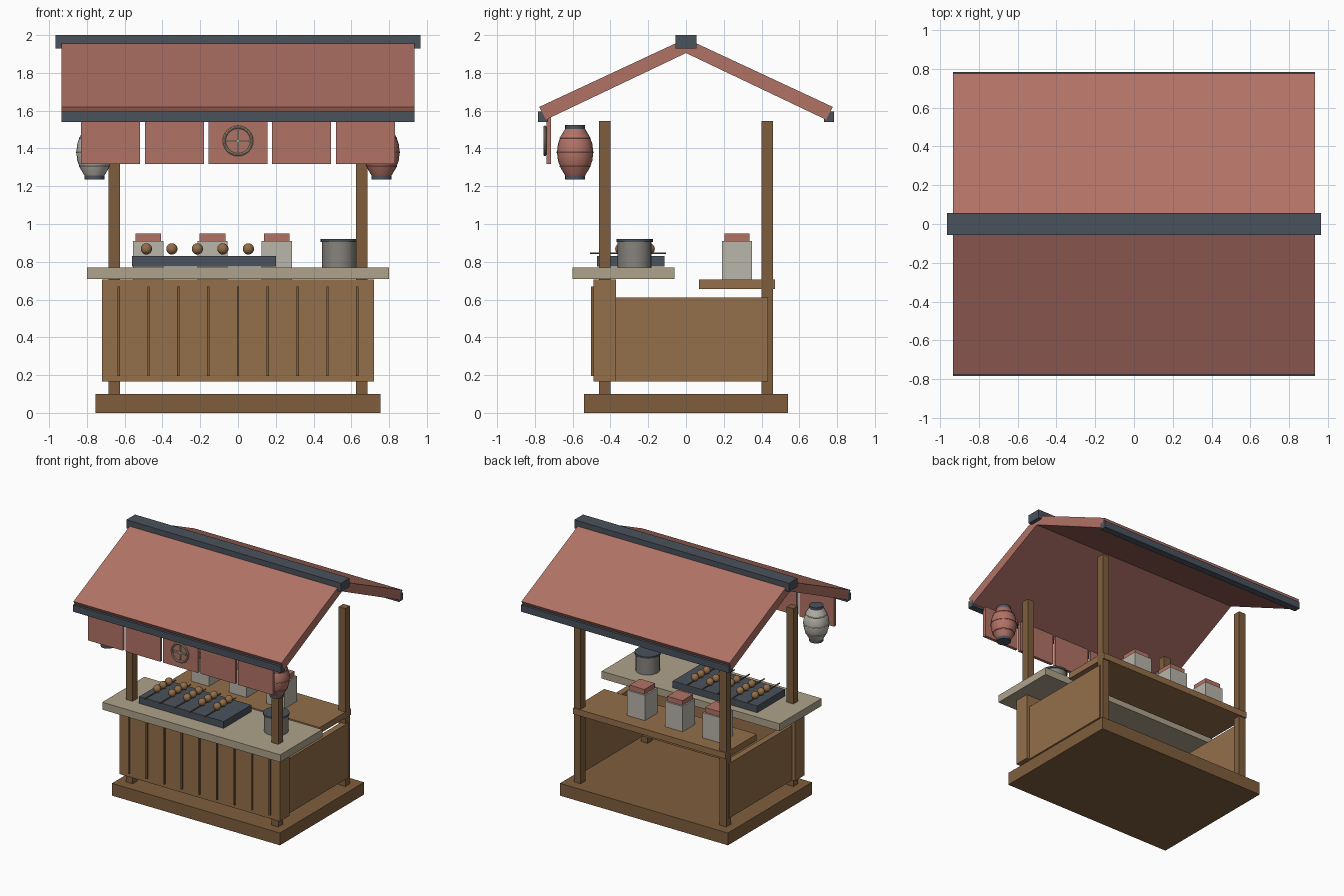
import bpy, bmesh, math

if "Cube" in bpy.data.objects:
    bpy.data.objects.remove(bpy.data.objects["Cube"])


def material(name, r, g, b):
    m = bpy.data.materials.new(name)
    m.diffuse_color = [(c / 255) ** 2.2 for c in (r, g, b)] + [1]
    m.use_nodes = True
    m.node_tree.nodes["Principled BSDF"].inputs["Base Color"].default_value = m.diffuse_color
    return m


RED = material("red_cloth", 176, 114, 102)
WOOD = material("wood", 146, 110, 75)
DARKWOOD = material("dark_wood", 126, 94, 63)
SLATE = material("slate", 75, 83, 93)
BEIGE = material("beige", 172, 161, 138)
PALE = material("pale", 184, 180, 170)
STEEL = material("steel", 134, 130, 125)


def finish(name, bm, mat, smooth=False):
    bmesh.ops.recalc_face_normals(bm, faces=bm.faces)
    me = bpy.data.meshes.new(name)
    bm.to_mesh(me)
    bm.free()
    me.materials.append(mat)
    ob = bpy.data.objects.new(name, me)
    bpy.context.collection.objects.link(ob)
    if smooth:
        bpy.ops.object.select_all(action='DESELECT')
        ob.select_set(True)
        bpy.context.view_layer.objects.active = ob
        bpy.ops.object.shade_smooth_by_angle(angle=math.radians(40))
    return ob


def box(name, x0, x1, y0, y1, z0, z1, mat):
    bm = bmesh.new()
    bmesh.ops.create_cube(bm, size=1)
    for v in bm.verts:
        v.co = ((x0 + x1) / 2 + v.co.x * (x1 - x0),
                (y0 + y1) / 2 + v.co.y * (y1 - y0),
                (z0 + z1) / 2 + v.co.z * (z1 - z0))
    return finish(name, bm, mat)


def lathe(name, profile, centre, mat, n=20, closed=False, axis='Z'):
    # revolve (radius, height) points; closed profiles make rings, open ones get caps
    bm = bmesh.new()
    rows = []
    for r, h in profile:
        row = []
        for i in range(n):
            a = 2 * math.pi * i / n
            p = (r * math.cos(a), r * math.sin(a), h)
            if axis == 'Y':
                p = (p[0], p[2], p[1])
            row.append(bm.verts.new([p[k] + centre[k] for k in range(3)]))
        rows.append(row)
    for j in range(len(rows) if closed else len(rows) - 1):
        a, b = rows[j], rows[(j + 1) % len(rows)]
        for i in range(n):
            k = (i + 1) % n
            bm.faces.new((a[i], a[k], b[k], b[i]))
    if not closed:
        bm.faces.new(rows[0])
        bm.faces.new(rows[-1])
    return finish(name, bm, mat, True)


def ring(name, R, r, centre, mat, n=20, axis='Z'):
    prof = [(R + r * math.cos(t * math.pi / 4), r * math.sin(t * math.pi / 4)) for t in range(8)]
    return lathe(name, prof, centre, mat, n, True, axis)


# base, posts and lower cabinet
box("base", -.755, .755, -.54, .54, 0, .1, DARKWOOD)
for s, side in ((-1, "left"), (1, "right")):
    for y, end in ((-.43, "front"), (.43, "back")):
        box(f"{end}_{side}_post", s * .655 - .03, s * .655 + .03, y - .03, y + .03, .1, 1.545, DARKWOOD)
    box(f"{side}_panel", s * .67 - .025, s * .67 + .025, -.37, .435, .165, .61, WOOD)
box("front_panel", -.72, .72, -.49, -.37, .165, .705, WOOD)
for i in range(9):
    x = (i - 4) * .158
    box("front_batten", x - .006, x + .006, -.502, -.489, .195, .67, DARKWOOD)
box("counter", -.8, .8, -.6, -.06, .71, .77, BEIGE)
box("back_shelf", -.685, .685, .07, .47, .655, .705, WOOD)

# grill with skewers
box("grill", -.56, .2, -.47, -.115, .775, .83, SLATE)
for i in range(5):
    x = -.485 + i * .135
    lathe("skewer", [(.005, -.508), (.005, -.106)], (x, 0, .845), DARKWOOD, 6, axis='Y')
    for y in (-.345, -.27, -.195):
        bm = bmesh.new()
        bmesh.ops.create_uvsphere(bm, u_segments=12, v_segments=8, radius=.03)
        bmesh.ops.translate(bm, verts=bm.verts, vec=(x, y, .868))
        finish("skewer_ball", bm, WOOD, True)

# cooking pot
lathe("pot", [(.09, .77), (.09, .908)], (.535, -.272, 0), STEEL)
lathe("pot_lid", [(.097, .905), (.097, .92)], (.535, -.272, 0), SLATE)

# jars on the back shelf
for x in (-.475, -.135, .205):
    box("jar", x - .08, x + .08, .19, .35, .705, .91, PALE)
    box("jar_lid", x - .068, x + .068, .203, .337, .91, .95, RED)

# roof slopes, ridge and eaves
for s, side in ((-1, "front"), (1, "back")):
    bm = bmesh.new()
    prof = [(0, 1.982), (s * .777, 1.62), (s * .742, 1.552), (0, 1.905)]
    f = bm.faces.new([bm.verts.new((-.935, y, z)) for y, z in prof])
    ext = bmesh.ops.extrude_face_region(bm, geom=[f])
    bmesh.ops.translate(bm, vec=(1.87, 0, 0),
                        verts=[g for g in ext["geom"] if isinstance(g, bmesh.types.BMVert)])
    if f.is_valid and len([e for e in f.edges if len(e.link_faces) < 2]):
        pass
    else:
        bmesh.ops.holes_fill(bm, edges=bm.edges)
    finish(f"{side}_roof", bm, RED)
    box(f"{side}_eave", -.935, .935, *sorted((s * .73, s * .784)), 1.54, 1.595, SLATE)
box("ridge", -.965, .965, -.056, .056, 1.93, 2, SLATE)

# hanging cloth with ring and cross ornament
for i in range(5):
    x = (i - 2) * .337
    box("cloth_panel", x - .156, x + .156, -.739, -.715, 1.317, 1.57, RED)
ring("ornament_ring", .073, .008, (0, -.747, 1.44), BEIGE, 24, 'Y')
box("ornament_bar", -.055, .055, -.75, -.738, 1.434, 1.446, BEIGE)
box("ornament_upright", -.006, .006, -.75, -.738, 1.385, 1.495, BEIGE)

# lanterns
for x, mat, side in ((-.76, PALE, "left"), (.76, RED, "right")):
    c = (x, -.587, 1.38)
    lathe(f"{side}_lantern", [(.052, -.125), (.076, -.085), (.091, -.045), (.096, 0),
                              (.091, .045), (.076, .085), (.052, .125)], c, mat)
    for z, r in ((-.075, .079), (0, .095), (.075, .079)):
        ring(f"{side}_lantern_hoop", r, .004, (x, c[1], c[2] + z), mat)
    for z in (-.145, .12):
        lathe(f"{side}_lantern_cap", [(.053, z), (.053, z + .025)], c, SLATE)
